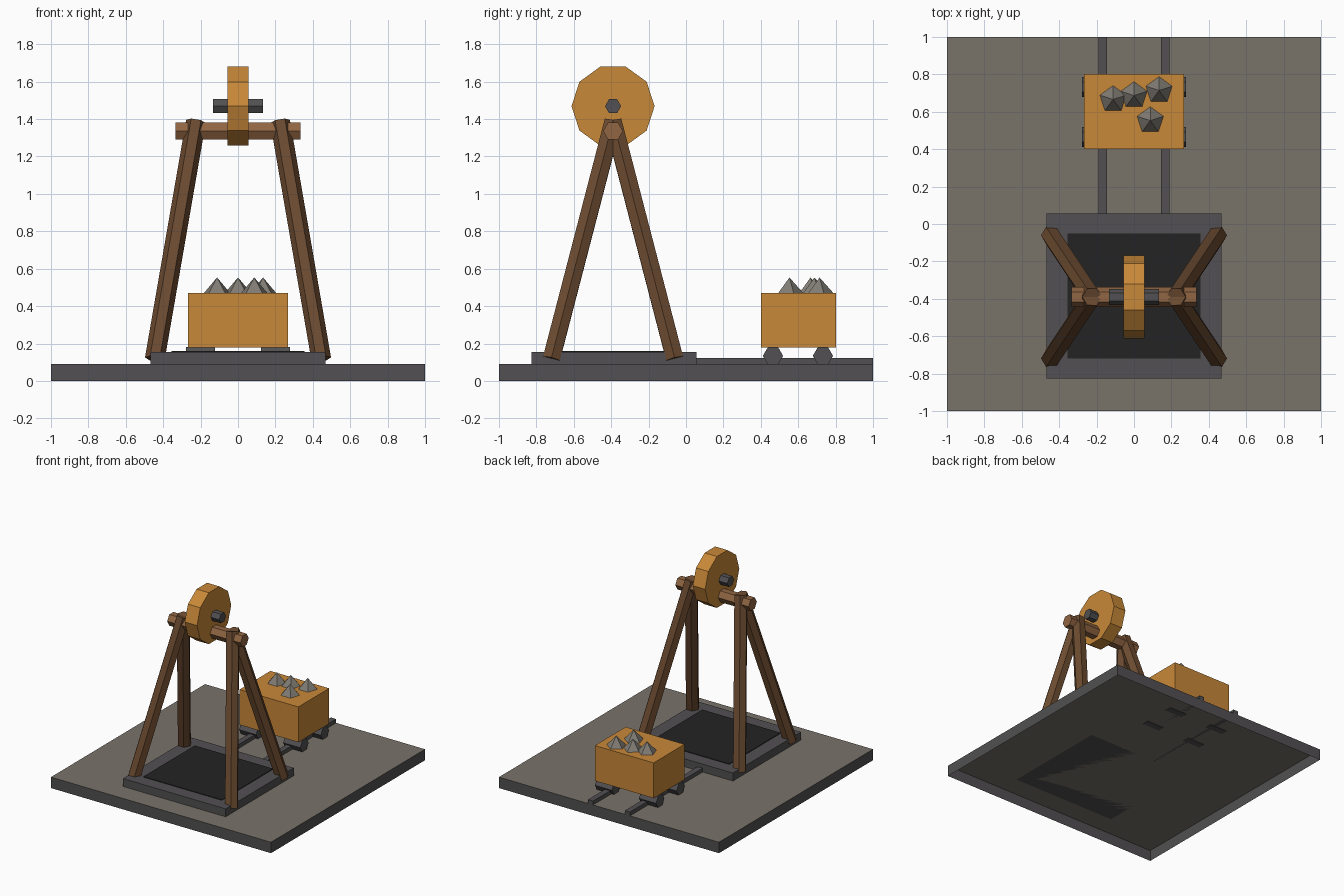
import bpy, bmesh, math
from mathutils import Vector

cube = bpy.data.objects.get("Cube")
if cube:
    bpy.data.objects.remove(cube, do_unlink=True)


def material(name, r, g, b):
    """Flat material from 0-255 display values."""
    lin = [((c / 255 + 0.055) / 1.055) ** 2.4 for c in (r, g, b)]
    m = bpy.data.materials.new(name)
    m.use_nodes = True
    m.diffuse_color = (*lin, 1)
    m.node_tree.nodes["Principled BSDF"].inputs["Base Color"].default_value = (*lin, 1)
    return m


EARTH = material("earth", 121, 114, 105)
IRON = material("dark iron", 82, 80, 82)
OCHRE = material("ochre", 200, 136, 56)
TIMBER = material("dark timber", 108, 75, 48)
BEAM = material("light timber", 145, 101, 66)
ROCK = material("rock", 128, 124, 116)
PIT = material("shaft black", 35, 35, 35)


def finish(name, bm, *mats):
    bmesh.ops.recalc_face_normals(bm, faces=bm.faces)
    mesh = bpy.data.meshes.new(name)
    bm.to_mesh(mesh)
    bm.free()
    for m in mats:
        mesh.materials.append(m)
    obj = bpy.data.objects.new(name, mesh)
    bpy.context.collection.objects.link(obj)
    return obj


def box_bm(lo, hi):
    bm = bmesh.new()
    bmesh.ops.create_cube(bm, size=1)
    lo, hi = Vector(lo), Vector(hi)
    for v in bm.verts:
        v.co = (lo + hi) / 2 + v.co * (hi - lo)
    return bm


def box(name, lo, hi, mat):
    return finish(name, box_bm(lo, hi), mat)


def prism(name, start, end, radius, sides, mat, turn=math.pi / 2, pointed=False):
    """Faceted bar between two points, or a pyramid when pointed."""
    start, end = Vector(start), Vector(end)
    spin = Vector((0, 0, 1)).rotation_difference(end - start)
    angles = [turn + math.tau * i / sides for i in range(sides)]
    ring = [spin @ Vector((math.cos(a), math.sin(a), 0)) * radius for a in angles]
    bm = bmesh.new()
    low = [bm.verts.new(start + p) for p in ring]
    bm.faces.new(low)
    if pointed:
        high = [bm.verts.new(end)] * sides
    else:
        high = [bm.verts.new(end + p) for p in ring]
        bm.faces.new(high)
    for i in range(sides):
        j = (i + 1) % sides
        corners = [low[i], low[j], high[j]] + ([] if pointed else [high[i]])
        bm.faces.new(corners)
    return finish(name, bm, mat)


# Ground slab: earth top, iron-grey rim, open underneath
bm = box_bm((-1, -1, 0), (1, 1, 0.09))
bmesh.ops.delete(bm, geom=[f for f in bm.faces if f.normal.z < -0.5], context="FACES_ONLY")
for f in bm.faces:
    f.material_index = 0 if f.calc_center_median().z > 0.08 else 1
finish("ground", bm, EARTH, IRON)

# Shaft mouth
MID = -0.39
box("shaft_frame", (-0.467, -0.827, 0.09), (0.467, 0.057, 0.155), IRON)
box("shaft_opening", (-0.356, -0.72, 0.153), (0.356, -0.052, 0.16), PIT)

# Headframe: four leaning legs, crossbeam, winding wheel and axle
for side, sx in (("left", 1), ("right", -1)):
    for end, sy in (("back", 1), ("front", -1)):
        prism(f"{end}_{side}_leg", (sx * 0.445, MID + sy * 0.33, 0.117),
              (sx * 0.225, MID, 1.387), 0.053, 6, TIMBER, turn=0)
prism("crossbeam", (-0.333, MID, 1.336), (0.333, MID, 1.336), 0.053, 6, BEAM)
prism("winding_wheel", (-0.056, MID, 1.469), (0.056, MID, 1.469), 0.222, 10, OCHRE)
prism("wheel_axle", (-0.133, MID, 1.469), (0.133, MID, 1.469), 0.043, 6, IRON)

# Rails, and the cart wheels above them
for side, sx in (("left", 1), ("right", -1)):
    x = sx * 0.168
    box(f"{side}_rail", (x - 0.023, 0.05, 0.09), (x + 0.023, 1, 0.122), IRON)
    for end, y in (("back", 0.732), ("front", 0.465)):
        prism(f"{end}_{side}_cart_wheel", (sx * 0.123, y, 0.134),
              (sx * 0.278, y, 0.134), 0.054, 6, IRON)

# Cart and its load of rocks
box("cart", (-0.267, 0.402, 0.18), (0.267, 0.802, 0.47), OCHRE)
for i, (x, y) in enumerate([(-0.112, 0.666), (0, 0.687), (0.134, 0.714), (0.087, 0.553)]):
    prism(f"rock_{i + 1}", (x, y, 0.453), (x, y, 0.553), 0.089, 5, ROCK, pointed=True)
